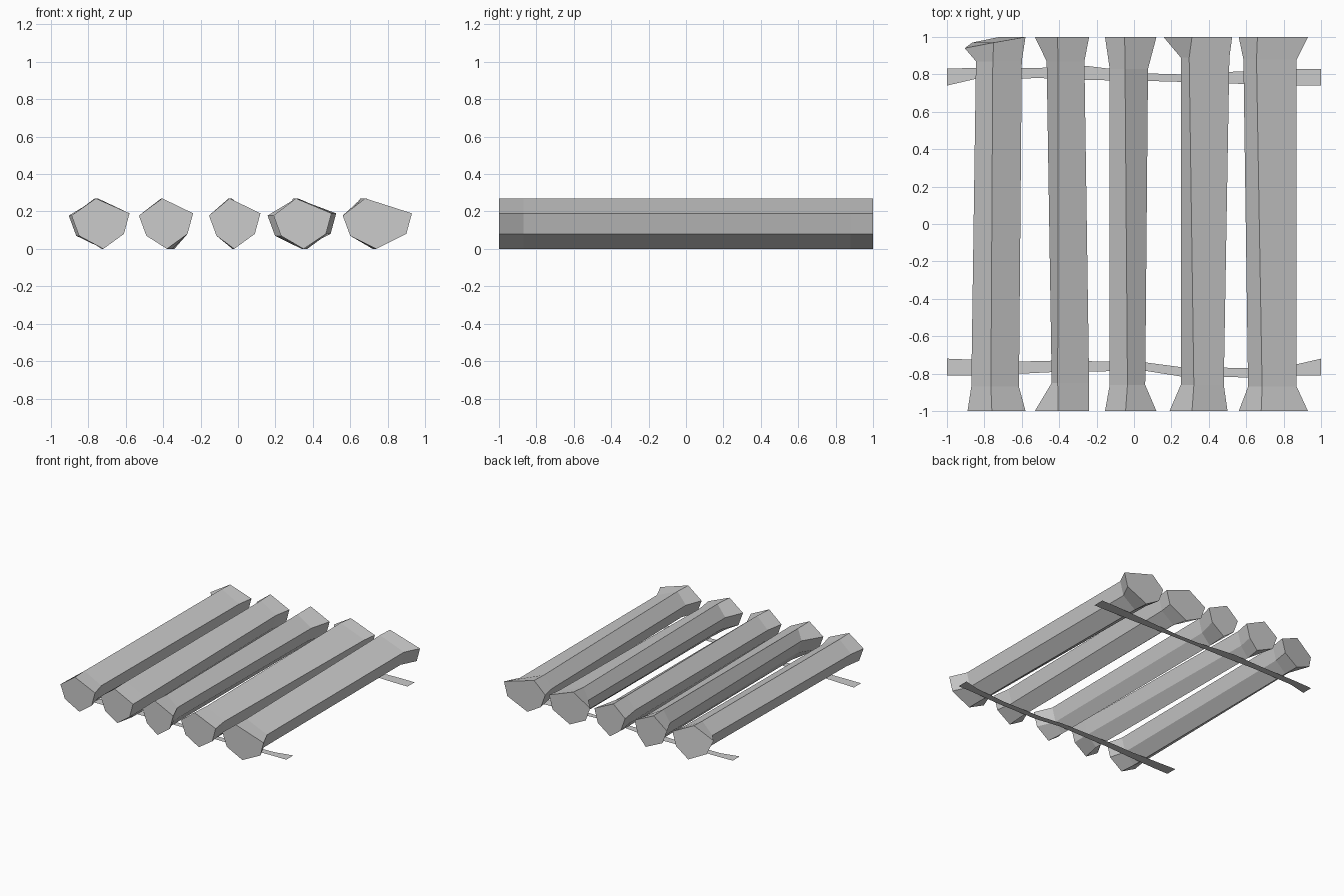
import bpy, bmesh

if "Cube" in bpy.data.objects:
    bpy.data.objects.remove(bpy.data.objects["Cube"])

# Log rings run front to back; each gives x of (upper left, top, upper right, bottom)
RING_Z = {"ul": 0.178, "top": 0.27, "ur": 0.19, "lr": 0.08, "bottom": 0.0, "ll": 0.07}


def add_object(name, bm):
    bmesh.ops.recalc_face_normals(bm, faces=bm.faces)
    mesh = bpy.data.meshes.new(name)
    bm.to_mesh(mesh)
    bm.free()
    obj = bpy.data.objects.new(name, mesh)
    bpy.context.collection.objects.link(obj)
    return obj


def make_log(name, rings, front_y=-0.87, back_y=0.87, slant=0.0):
    """Six-sided log whose ends flare out; slant chamfers the back upper-left corner."""
    bm = bmesh.new()
    loops = []
    for i, (y, (ul, top, ur, bottom)) in enumerate(zip((-1, front_y, back_y, 1), rings)):
        xs = (ul, top, ur, ur - 0.03, bottom, ul + 0.04)
        shift = (slant, slant / 2, 0, 0, 0, slant / 2) if i == 3 else (0,) * 6
        loops.append([bm.verts.new((x, y - s, z))
                      for x, z, s in zip(xs, RING_Z.values(), shift)])
    for a, b in zip(loops, loops[1:]):
        for k in range(6):
            n = (k + 1) % 6
            bm.faces.new((a[k], a[n], b[n], b[k]))
    bm.faces.new(loops[0])
    bm.faces.new(loops[-1])
    return add_object(name, bm)


def make_strap(name, stations):
    """Paper-thin strip lying under the logs; stations are (x, near y, far y)."""
    bm = bmesh.new()
    rows = [(bm.verts.new((x, y0, 0)), bm.verts.new((x, y1, 0))) for x, y0, y1 in stations]
    for (a, b), (c, d) in zip(rows, rows[1:]):
        bm.faces.new((a, c, d, b))
    obj = add_object(name, bm)
    for p in obj.data.polygons:
        if p.normal.z < 0:
            p.flip()
    return obj


# Five logs, left to right
make_log("log_1", [(-.89, -.76, -.58, -.72), (-.87, -.765, -.615, -.73),
                   (-.845, -.755, -.60, -.72), (-.905, -.75, -.58, -.72)], slant=0.06)
make_log("log_2", [(-.53, -.405, -.24, -.38), (-.44, -.408, -.24, -.35),
                   (-.467, -.405, -.265, -.36), (-.53, -.41, -.24, -.34)], -0.85)
make_log("log_3", [(-.155, -.045, .12, -.02), (-.13, -.035, .06, -.03),
                   (-.13, -.048, .075, -.03), (-.155, -.05, .12, -.02)], -0.86, 0.83)
make_log("log_4", [(.19, .31, .50, .35), (.25, .32, .48, .36),
                   (.25, .295, .51, .37), (.158, .31, .525, .34)], -0.86, 0.89)
make_log("log_5", [(.56, .68, .93, .74), (.61, .685, .87, .74),
                   (.585, .655, .87, .73), (.56, .66, .93, .72)], -0.87, 0.88)

# Two wavy straps crossing underneath
make_strap("front_strap", [(-1, -.81, -.72), (-.87, -.81, -.725), (-.6, -.80, -.735),
                           (-.4, -.79, -.73), (.06, -.785, -.74), (.25, -.815, -.765),
                           (.6, -.82, -.77), (.87, -.81, -.75), (1, -.81, -.72)])
make_strap("back_strap", [(-1, .74, .83), (-.85, .775, .835), (-.5, .78, .835),
                          (-.25, .77, .845), (.07, .765, .805), (.25, .76, .80),
                          (.55, .75, .815), (.87, .74, .83), (1, .74, .83)])
